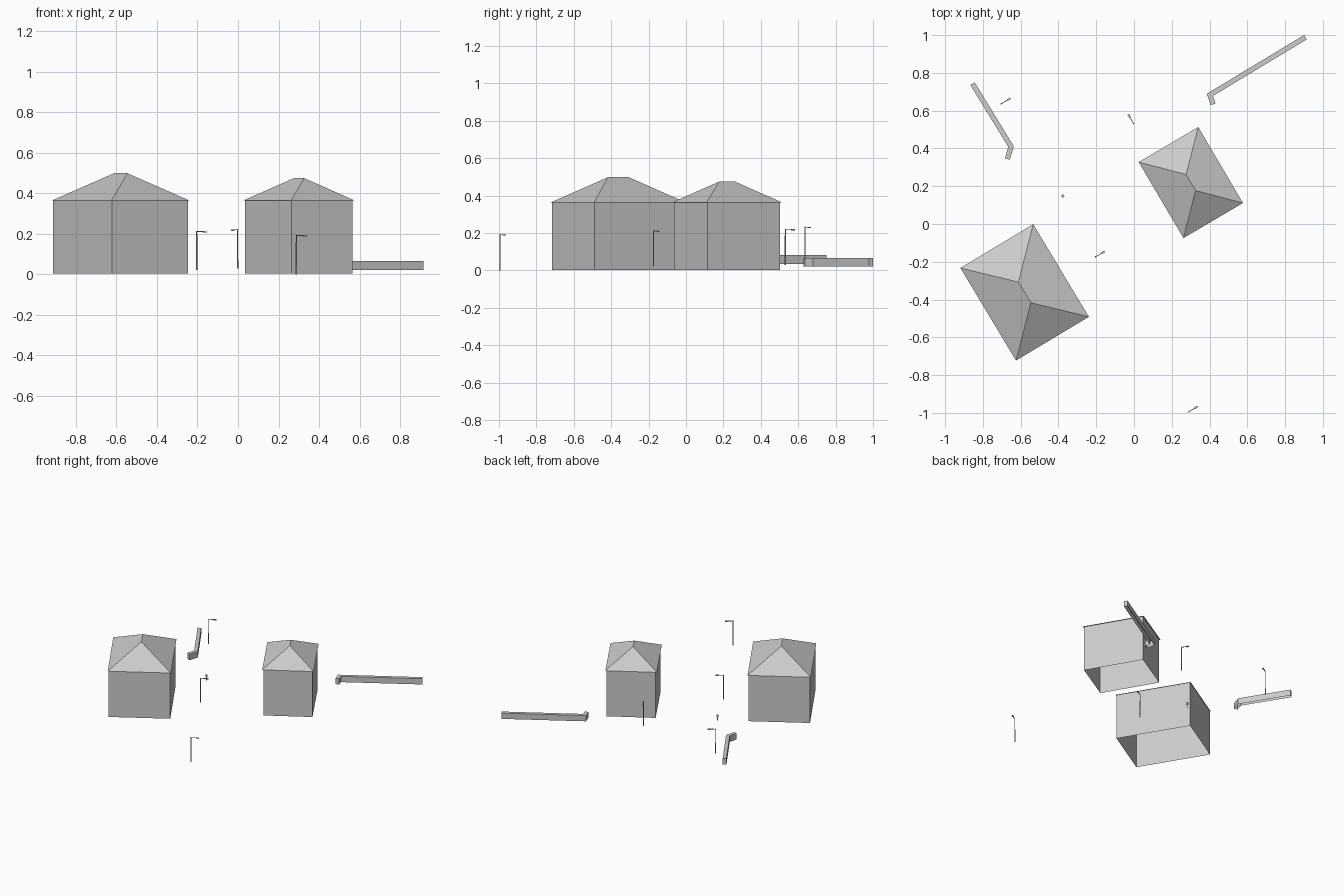
import bpy, bmesh
from math import radians, cos, sin
from mathutils import Vector, Matrix

if "Cube" in bpy.data.objects:
    bpy.data.objects.remove(bpy.data.objects["Cube"])


def finish(name, bm, loc=(0, 0, 0), angle=0):
    bmesh.ops.recalc_face_normals(bm, faces=bm.faces)
    me = bpy.data.meshes.new(name)
    bm.to_mesh(me)
    bm.free()
    ob = bpy.data.objects.new(name, me)
    ob.location = loc
    ob.rotation_euler.z = radians(angle)
    bpy.context.collection.objects.link(ob)
    return ob


def box(bm, center, size):
    m = Matrix.Translation(center) @ Matrix.Diagonal((*size, 1))
    bmesh.ops.create_cube(bm, size=1, matrix=m)


def post(bm, radius, z0, z1):
    bmesh.ops.create_cone(bm, cap_ends=True, segments=6, radius1=radius,
                          radius2=radius * 0.7, depth=z1 - z0,
                          matrix=Matrix.Translation((0, 0, (z0 + z1) / 2)))


# Houses: open-bottomed walls, narrow eave and hipped roof
def house(name, loc, angle, width, length, eave_z, ridge, ridge_z, over):
    bm = bmesh.new()

    def ring(w, l, z):
        return [bm.verts.new((sx * w / 2, sy * l / 2, z))
                for sx, sy in ((-1, -1), (1, -1), (1, 1), (-1, 1))]

    rings = [ring(width - 2 * over, length - 2 * over, 0.003),
             ring(width - 2 * over, length - 2 * over, eave_z),
             ring(width, length, eave_z)]
    for a, b in zip(rings, rings[1:]):
        for i in range(4):
            j = (i + 1) % 4
            bm.faces.new((a[i], a[j], b[j], b[i]))
    e = rings[2]
    r0 = bm.verts.new((0, -ridge / 2, ridge_z))
    r1 = bm.verts.new((0, ridge / 2, ridge_z))
    for f in ((e[0], e[1], r0), (e[1], e[2], r1, r0),
              (e[2], e[3], r1), (e[3], e[0], r0, r1)):
        bm.faces.new(f)
    finish(name, bm, (*loc, 0), angle)


house("large_house", (-0.579, -0.362), 31, 0.450, 0.572, 0.364, 0.128, 0.499, 0.005)
house("small_house", (0.301, 0.2195), 30.5, 0.366, 0.467, 0.364, 0.099, 0.475, 0.008)


# Garden walls: mitred hooked strips, open underneath
def garden_wall(name, points, z0, z1, width=0.027):
    pts = [Vector(p) for p in points]
    bm = bmesh.new()
    rows = []
    for i, p in enumerate(pts):
        dirs = [(pts[k + 1] - pts[k]).normalized()
                for k in (i - 1, i) if 0 <= k < len(pts) - 1]
        normals = [Vector((-d.y, d.x)) for d in dirs]
        n = sum(normals, Vector((0, 0))).normalized()
        n *= width / 2 / n.dot(normals[0])
        rows.append([bm.verts.new((q.x, q.y, z)) for q, z in
                     ((p + n, z0), (p + n, z1), (p - n, z1), (p - n, z0))])
    for a, b in zip(rows, rows[1:]):
        for k in range(3):
            bm.faces.new((a[k], a[k + 1], b[k + 1], b[k]))
    bm.faces.new(rows[0])
    bm.faces.new(rows[-1])
    finish(name, bm)


garden_wall("right_garden_wall", [(0.908, 0.989), (0.402, 0.684), (0.419, 0.633)], 0.022, 0.067)
garden_wall("left_garden_wall", [(-0.855, 0.743), (-0.651, 0.410), (-0.670, 0.344)], 0.035, 0.083)


# Street lamps: tapered pole, arm and lamp head
def street_lamp(name, loc, angle, z0, z1):
    bm = bmesh.new()
    post(bm, 0.004, z0, z1)
    box(bm, (0.021, 0, z1 - 0.003), (0.044, 0.004, 0.004))
    box(bm, (0.047, 0, z1 - 0.005), (0.020, 0.010, 0.006))
    finish(name, bm, (*loc, 0), angle)


lamps = [((-0.703, 0.636), 31, 0.040, 0.234), ((-0.002, 0.531), 120, 0.029, 0.223),
         ((-0.204, -0.174), 31, 0.022, 0.214), ((0.288, -0.995), 31, 0.0, 0.194)]
for i, (loc, angle, z0, z1) in enumerate(lamps):
    street_lamp(f"street_lamp_{i + 1}", loc, angle, z0, z1)

# Small mailbox on a post
bm = bmesh.new()
post(bm, 0.003, 0.025, 0.055)
box(bm, (0, 0, 0.061), (0.012, 0.016, 0.014))
finish("mailbox", bm, (-0.377, 0.148, 0), 31)
